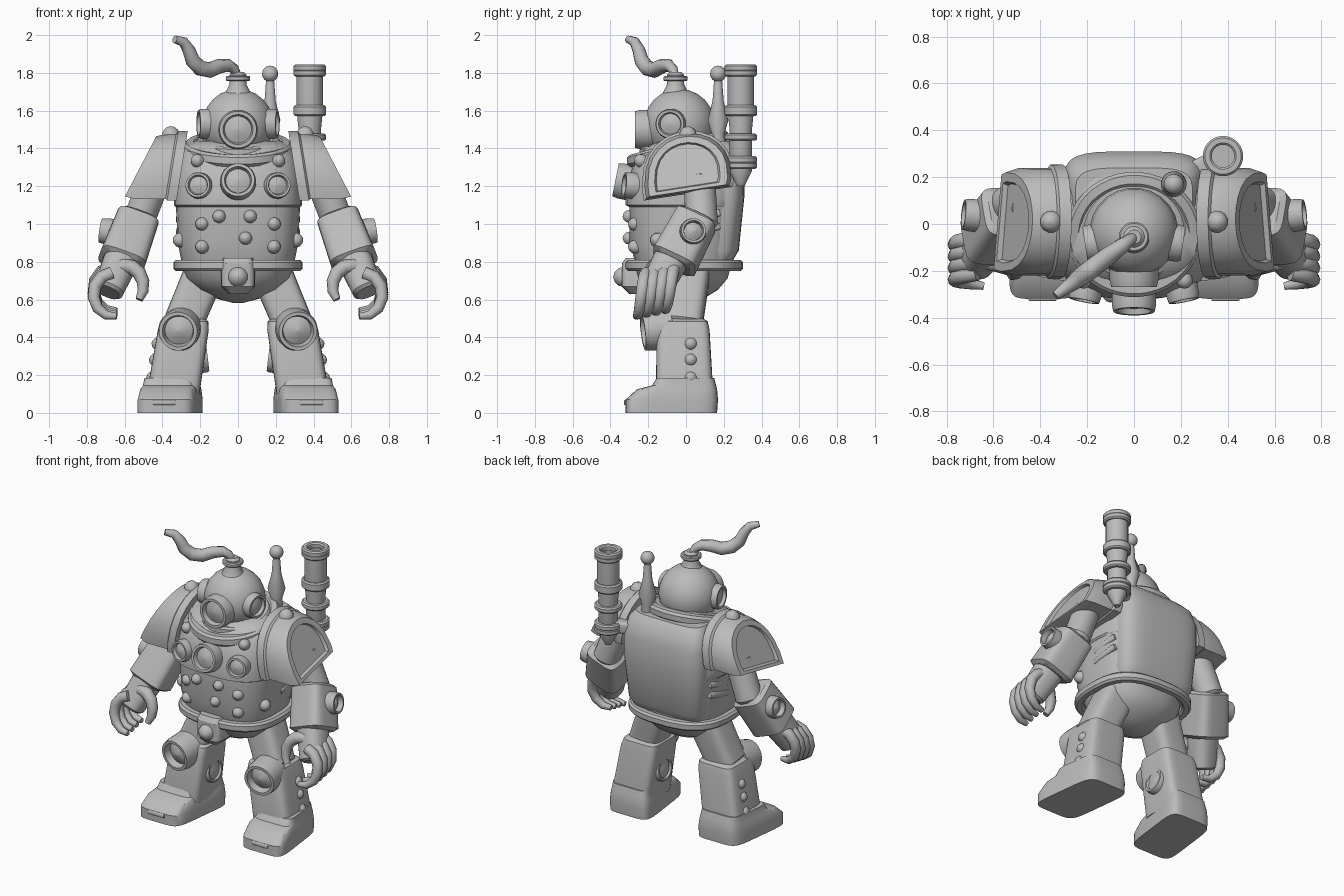
import bpy, bmesh, math
from mathutils import Vector as V
from math import sin, cos, pi, radians

cube = bpy.data.objects.get("Cube")
if cube:
    bpy.data.objects.remove(cube, do_unlink=True)

grey = bpy.data.materials.new("plain_grey")
grey.use_nodes = True
grey.diffuse_color = (0.5, 0.5, 0.5, 1)
grey.node_tree.nodes["Principled BSDF"].inputs["Base Color"].default_value = grey.diffuse_color


def loft(name, rings, side=1, angle=32):
    """Skin a list of equal-length closed rings and cap both ends."""
    bm = bmesh.new()
    rows = [[bm.verts.new((p[0] * side, p[1], p[2])) for p in ring] for ring in rings]
    count = len(rows[0])
    for lower, upper in zip(rows, rows[1:]):
        for i in range(count):
            j = (i + 1) % count
            bm.faces.new((lower[i], lower[j], upper[j], upper[i]))
    bm.faces.new(rows[0])
    bm.faces.new(rows[-1])
    bmesh.ops.recalc_face_normals(bm, faces=bm.faces)
    mesh = bpy.data.meshes.new(name)
    bm.to_mesh(mesh)
    bm.free()
    mesh.materials.append(grey)
    obj = bpy.data.objects.new(name, mesh)
    bpy.context.collection.objects.link(obj)
    bpy.ops.object.select_all(action="DESELECT")
    obj.select_set(True)
    bpy.context.view_layer.objects.active = obj
    bpy.ops.object.shade_smooth_by_angle(angle=radians(angle))


def squircle(count, power):
    """Unit outline between a circle (power two) and a square (high power)."""
    for i in range(count):
        a = math.tau * (i + 0.5) / count
        c, s = cos(a), sin(a)
        yield math.copysign(abs(c) ** (2 / power), c), math.copysign(abs(s) ** (2 / power), s)


def stack(name, levels, power=3, side=1, centre=0, lean=0, splay=0):
    """Rounded horizontal sections, each given as height, half width, front and back depth."""
    rings = []
    for z, half, front, back in levels:
        ring = []
        for u, v in squircle(32, power):
            y = (back - front) / 2 + v * (back + front) / 2
            ring.append((centre + lean * z + half * u - splay * y, y, z))
        rings.append(ring)
    loft(name, rings, side)


def frame(direction):
    d = V(direction).normalized()
    hint = V((0, 1, 0)) if abs(d.y) < 0.95 else V((0, 0, 1))
    u = (hint - d * hint.dot(d)).normalized()
    return d, u, d.cross(u)


def disc(centre, direction, radius, count, power=2):
    d, u, w = frame(direction)
    return [V(centre) + (u * c + w * s) * max(radius, 0.002) for c, s in squircle(count, power)]


def lathe(name, base, axis, profile, side=1, count=24):
    """Turn a (radius, height) profile around an axis."""
    d = V(axis).normalized()
    loft(name, [disc(V(base) + d * h, d, r, count) for r, h in profile], side)


def ball(name, centre, radius):
    angles = [radians(a) for a in range(-75, 91, 15)]
    lathe(name, centre, (0, 0, 1), [(radius * cos(a), radius * sin(a)) for a in angles])


def beam(name, start, end, size, end_size, power=4, side=1):
    """Bar with softened ends."""
    a, b = V(start), V(end)
    rings = []
    for t, k in ((0, .8), (.06, 1), (.94, 1), (1, .8)):
        half = k * (size + (end_size - size) * t)
        rings.append(disc(a.lerp(b, t), b - a, half, 24, power))
    loft(name, rings, side)


def tube(name, points, radii, side=1):
    pts = [V(p) for p in points]
    last = len(pts) - 1
    rings = [disc(p, pts[min(i + 1, last)] - pts[max(i - 1, 0)], radii[i], 10)
             for i, p in enumerate(pts)]
    loft(name, rings, side, 50)


def porthole(name, base, axis, r, d, side=1):
    lathe(name, base, axis, [(r, 0), (r, d * .7), (r * .93, d), (r * .76, d), (r * .68, d * .7),
                             (r * .4, d * .8), (0, d * .9)], side)


def bolt(name, base, axis, r, side=1):
    dome = [(r * cos(a), r * sin(a)) for a in (0, pi / 6, pi / 3, pi / 2)]
    lathe(name, base, axis, [(r, -r / 2)] + dome, side, 12)


def hoop(name, centre, rx, ry, thick, slope=0, power=2):
    """Closed hoop, lower at the front when sloped."""
    path = list(squircle(40, power))
    rings = []
    for u, v in path + path[:1]:
        out = V((u, v, 0)).normalized()
        mid = V(centre) + V((u * rx, v * ry, v * ry * slope))
        rings.append([mid + out * (thick * p) + V((0, 0, thick * q)) for p, q in squircle(8, 3)])
    loft(name, rings, 1, 40)


# Torso, with an overhanging chest plate above the belly and a shell on the back
stack("belly", [(.8, .3, .27, .25), (.9, .32, .3, .27), (1.1, .33, .3, .3)])
stack("chest", [(1.09, .33, .3, .3), (1.1, .34, .32, .3), (1.14, .34, .32, .3), (1.25, .34, .3, .3),
                (1.34, .32, .27, .29), (1.41, .29, .21, .26), (1.44, .23, .14, .22)])
stack("back_shell", [(.81, .26, 0, .25), (.86, .28, 0, .28), (1.15, .3, 0, .31),
                     (1.3, .3, 0, .31), (1.4, .28, 0, .28), (1.44, .25, 0, .24)], 4)
pelvis = []
for step in range(5):
    a = step * pi / 9
    k = cos(a) ** 1.3
    pelvis.append((.78 - .2 * sin(a), .3 * k, .28 * k, .24 * k))
stack("pelvis", pelvis, 2.3)
hoop("belt", (0, -.01, .78), .315, .285, .03, 0, 2.7)
stack("buckle", [(.63, .05, .3, 0), (.67, .09, .34, 0), (.79, .09, .34, 0), (.82, .08, .32, 0)], 6)
bolt("buckle_stud", (0, -.33, .72), (0, -1, 0), .055)
hoop("collar", (0, -.045, 1.4), .255, .235, .034, .28)
hoop("neck_ring", (0, -.035, 1.42), .2, .185, .028, .22)

# Chest portholes and rivets
porthole("centre_porthole", (0, -.28, 1.215), (0, -1, .2), .095, .095)
for side in (1, -1):
    porthole("side_porthole", (.2, -.26, 1.2), (.2, -1, .1), .07, .07, side)
    bolt("collar_rivet", (.215, -.24, 1.335), (.3, -1, .4), .036, side)
    bolt("flank_rivet", (.305, -.15, .915), (1, -.5, 0), .04, side)
    for z in (.88, 1):
        bolt("belly_side_rivet", (.19, -.27, z), (.2, -1, 0), .037, side)
    for z in (.95, 1.02):
        beam("flank_strap", (.31, 0, z), (.3, .18, z + .04), .02, .02, 3, side)
for x, z in ((-.1, 1.04), (.065, 1.04), (.04, .925)):
    bolt("belly_middle_rivet", (x, -.3, z), (0, -1, 0), .035)

# Helmet with valve and smoke trail
ball("helmet", (0, -.035, 1.525), .19)
porthole("face_porthole", (0, -.17, 1.5), (0, -1, 0), .105, .1)
for side in (1, -1):
    porthole("ear_porthole", (.14, -.075, 1.53), (1, -.15, 0), .08, .07, side)
lathe("valve_neck", (0, -.055, 1.69), (0, 0, 1), [(.07, 0), (.045, .05), (.045, .1), (.03, .115)])
hoop("valve_flange", (0, -.055, 1.77), .05, .05, .015)
trail = ((0, 1.78), (-.02, 1.82), (-.05, 1.84), (-.1, 1.835), (-.15, 1.815), (-.2, 1.825),
         (-.24, 1.865), (-.26, 1.92), (-.29, 1.965), (-.335, 1.978))
tube("smoke", [(x, -.055 + x * .75, z) for x, z in trail],
     [.02 + .022 * sin(pi * i / 9) for i in range(len(trail))])

# Antenna and exhaust pipe on the back
lathe("antenna", (.17, .17, 1.38), (0, 0, 1),
      [(.045, 0), (.035, .1), (.055, .17), (.03, .27), (.02, .4)])
ball("antenna_tip", (.17, .17, 1.795), .043)
lathe("exhaust_pipe", (.38, .29, 1.2), (0, 0, 1),
      [(.02, 0), (.06, .08), (.06, .3), (.07, .4), (.07, .62), (.05, .62), (.05, .5), (0, .5)])
for z in (1.31, 1.34, 1.46, 1.59, 1.61, 1.8, 1.825):
    hoop("exhaust_band", (.38, .29, z), .067, .067, .02)
beam("exhaust_bracket", (.2, .2, 1.32), (.38, .29, 1.33), .04, .04)


# Shoulder plates: an arch between two sloping faces, the outer with a recessed panel
def arch(scale, x, slope):
    outline = [(-.215, 1.13)]
    for i in range(13):
        t = pi * i / 12
        outline.append((.01 - .235 * cos(t), 1.2 + t / 80 + .265 * sin(t) ** .8))
    outline.append((.235, 1.2))
    ring = []
    for y, z in outline:
        z = 1.28 + (z - 1.28) * scale
        ring.append((x + (1.47 - z) * slope, y * scale, z))
    return ring


for side in (1, -1):
    loft("shoulder_plate", [arch(1.04, .27, .16), arch(1.04, .32, .16), arch(.98, .33, .16),
                            arch(.98, .375, .5), arch(.9, .43, .52), arch(.74, .43, .52),
                            arch(.7, .41, .52)], side)
    bolt("shoulder_stud", (.355, .01, 1.47), (.15, 0, 1), .048, side)


# Arms and hands: fingers and thumb are arcs tapering to the tip
def finger(name, centre, reach, sweep, first, last, thick, side):
    points, radii = [], []
    for i in range(7):
        t = i / 6
        a = radians(first + (last - first) * t)
        points.append(V(centre) + V((reach * cos(a), -sweep * t, reach * 1.1 * sin(a))))
        radii.append(thick * (1 - t ** 3 / 2))
    tube(name, points, radii, side)


for side in (1, -1):
    beam("upper_arm", (.435, .07, 1.25), (.54, .085, .98), .085, .085, 2, side)
    beam("forearm_cuff", (.53, .06, 1.035), (.62, -.07, .79), .114, .125, 4.5, side)
    porthole("cuff_dial", (.62, .03, .95), (1, .1, .15), .07, .11, side)
    beam("palm", (.61, -.07, .83), (.69, -.17, .64), .095, .08, 2.6, side)
    for i in range(4):
        finger("finger", (.66, .05 * i - .21, .625 + .01 * i), .105, .055, 85, -100, .034, side)
    finger("thumb", (.6, -.15, .67), .1, .07, 60, 220, .04, side)

# Legs and boots
for side in (1, -1):
    beam("thigh", (.17, .02, .76), (.3, -.02, .45), .11, .105, 4, side)
    stack("shin", [(.1, .14, .16, .145), (.44, .135, .155, .125), (.485, .125, .14, .115),
                   (.5, .1, .11, .09)], 6, side, .36, -.16)
    porthole("knee_cap", (.3, -.08, .45), (.12, -1, -.12), .11, .15, side)
    porthole("shin_dial", (.2, -.01, .29), (-1, 0, .12), .08, .04, side)
    for z in (.365, .28, .185):
        bolt("shin_rivet", (.48 - .16 * z, .025, z), (1, 0, .1), .036, side)
    stack("boot", [(0, .155, .32, .165), (.07, .155, .32, .17), (.125, .147, .26, .165),
                   (.145, .14, .18, .16), (.185, .135, .155, .15)], 6, side, .35, 0, .12)
    beam("toe_clip", (.33, -.315, .055), (.45, -.315, .055), .014, .014, 3, side)
